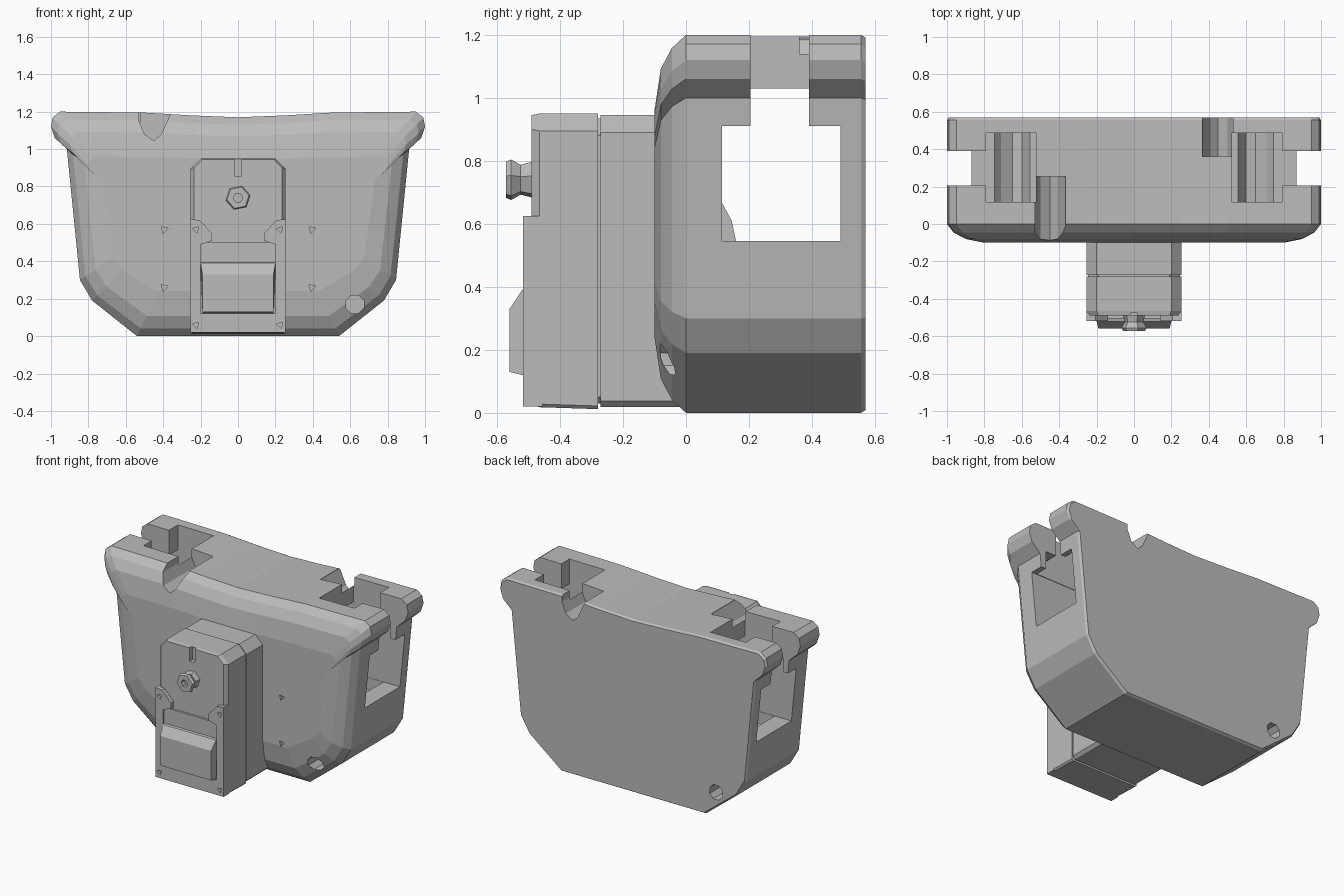
import bpy, bmesh, math
from mathutils import Vector

cube = bpy.data.objects.get("Cube")
if cube:
    bpy.data.objects.remove(cube, do_unlink=True)

grey = bpy.data.materials.new("plain grey")
grey.use_nodes = True
colour = (0.5, 0.5, 0.5, 1)
grey.diffuse_color = colour
grey.node_tree.nodes["Principled BSDF"].inputs["Base Color"].default_value = colour


def make(name, bm):
    bmesh.ops.recalc_face_normals(bm, faces=bm.faces)
    mesh = bpy.data.meshes.new(name)
    bm.to_mesh(mesh)
    bm.free()
    mesh.materials.append(grey)
    obj = bpy.data.objects.new(name, mesh)
    bpy.context.collection.objects.link(obj)
    return obj


def loft(name, rings):
    """Skin a list of equal-length point rings and cap both ends."""
    bm = bmesh.new()
    loops = [[bm.verts.new(p) for p in ring] for ring in rings]
    for a, b in zip(loops, loops[1:]):
        for i in range(len(a)):
            j = (i + 1) % len(a)
            bm.faces.new((a[i], a[j], b[j], b[i]))
    bm.faces.new(loops[0])
    bm.faces.new(loops[-1])
    return make(name, bm)


def prism_y(name, pts, y0, y1):
    return loft(name, [[(x, y, z) for x, z in pts] for y in (y0, y1)])


def prism_x(name, pts, x0, x1):
    return loft(name, [[(x, y, z) for y, z in pts] for x in (x0, x1)])


def box(name, x0, x1, y0, y1, z0, z1):
    return prism_y(name, [(x0, z0), (x1, z0), (x1, z1), (x0, z1)], y0, y1)


def ngon(cx, cz, r, n, turn=0.0):
    return [(cx + r * math.cos(turn + math.tau * i / n),
             cz + r * math.sin(turn + math.tau * i / n)) for i in range(n)]


def cut(target, cutters):
    for c in cutters:
        mod = target.modifiers.new("cut", 'BOOLEAN')
        mod.operation = 'DIFFERENCE'
        mod.solver = 'EXACT'
        mod.object = c
        bpy.context.view_layer.objects.active = target
        bpy.ops.object.modifier_apply(modifier=mod.name)
        bpy.data.objects.remove(c, do_unlink=True)


# Main housing: flared lip, tapered sides, chamfered base, sagging top
half = [(0.54, 0), (0.78, 0.19), (0.845, 0.3), (0.87, 0.55), (0.915, 1.0),
        (0.98, 1.06), (1.0, 1.12), (0.99, 1.17), (0.95, 1.2), (0.5, 1.195),
        (0.25, 1.18)]
outline = half + [(0, 1.17)] + [(-x, z) for x, z in reversed(half)]
mid = 0.6
sections = [(0.57, 0.99, 0.985), (0.555, 1, 1), (0.0, 1, 1), (-0.045, 0.965, 0.93),
            (-0.08, 0.9, 0.82), (-0.1, 0.8, 0.6)]
housing = loft("housing", [[(x * sx, y, mid + (z - mid) * sz) for x, z in outline]
                           for y, sx, sz in sections])

# Through tunnel, top pits and rim slots
cutters = [box("tunnel", -1.2, 1.2, 0.115, 0.49, 0.545, 0.91),
           box("tunnel_roof", -0.87, 0.87, 0.12, 0.485, 0.9, 1.03)]
for s in (-1, 1):
    xs = sorted((s * 0.525, s * 0.79))
    cutters.append(box("pit", *xs, 0.118, 0.487, 0.8, 1.4))
    xs = sorted((s * 0.7, s * 1.2))
    cutters.append(box("rim_slot", *xs, 0.205, 0.39, 0.8, 1.4))
    trough = [(s * 0.79, 0.6), (s * 0.71, 0.5), (s * 0.65, 0.46), (s * 0.6, 0.47),
              (s * 0.525, 0.6)]
    cutters.append(prism_y("trough", trough, 0.117, 0.488))

# Cable notches and drain holes, mirrored diagonally from front to back
for s, y0, y1 in ((-1, -0.3, 0.255), (1, 0.36, 0.8)):
    notch = [(s * 0.53, 1.3), (s * 0.53, 1.15), (s * 0.5, 1.08), (s * 0.45, 1.045),
             (s * 0.41, 1.08), (s * 0.365, 1.18), (s * 0.365, 1.3)]
    cutters.append(prism_y("notch", notch, y0, y1))
for s, y0, y1 in ((1, -0.3, 0.06), (-1, 0.42, 0.8)):
    cutters.append(prism_y("drain", ngon(s * 0.625, 0.17, 0.052, 8, 0.4), y0, y1))

# Small triangular fixing holes
for x in (-0.395, 0.395):
    for z in (0.57, 0.26):
        cutters.append(prism_y("fixing", ngon(x, z, 0.022, 3, 0.3), -0.3, -0.06))
cut(housing, cutters)

# Guide wedge on the tunnel floor
prism_x("guide_wedge", [(0.11, 0.54), (0.16, 0.54), (0.145, 0.61), (0.115, 0.665)],
        -0.3, 0.3)


# Front box: two sections with clipped top corners and a narrow seam
def clipped(w, z0, z1, c, b=0.0):
    return [(-w + b, z0), (w - b, z0), (w, z0 + b), (w, z1 - c), (w - c, z1),
            (-w + c, z1), (-w, z1 - c), (-w, z0 + b)]


def at_y(pts, y):
    return [(x, y, z) for x, z in pts]


loft("box_rear", [at_y(clipped(0.255, 0.018, 0.945, 0.055, 0.02), y)
                  for y in (-0.272, 0.05)])
prism_y("box_seam", clipped(0.245, 0.03, 0.935, 0.055, 0.02), -0.29, -0.26)
case = loft("box_front", [
    at_y(clipped(0.255, 0.012, 0.95, 0.055, 0.01), -0.28),
    at_y(clipped(0.255, 0.018, 0.95, 0.055, 0.01), -0.465),
    at_y(clipped(0.235, 0.025, 0.945, 0.045, 0.01), -0.49)])
cut(case, [box("key_slot", -0.02, 0.02, -0.6, -0.46, 0.855, 0.948)])

# Bracket with hooked arms around the latch
arm = [(0.255, 0.02), (0.255, 0.625), (0.205, 0.62), (0.14, 0.55), (0.14, 0.51),
       (0.2, 0.49), (0.2, 0.12)]
bracket = prism_y("bracket", arm + [(-x, z) for x, z in reversed(arm)], -0.518, -0.455)
cut(bracket, [prism_y("bracket_fixing", ngon(x, z, 0.02, 3, 0.8), -0.6, -0.5)
              for x in (-0.225, 0.225) for z in (0.06, 0.57)])

# Latch with a sloping upper face
prism_x("latch_plate", [(-0.48, 0.1), (-0.505, 0.1), (-0.505, 0.5), (-0.48, 0.5)],
        -0.2, 0.2)
loft("latch", [[(x, -0.48, 0.12) for x in (-0.19, 0.19)] +
               [(x, -0.48, 0.4) for x in (0.2, -0.2)],
               [(x, -0.52, 0.12) for x in (-0.19, 0.19)] +
               [(x, -0.52, 0.39) for x in (0.2, -0.2)],
               [(x, -0.56, 0.13) for x in (-0.19, 0.19)] +
               [(x, -0.56, 0.33) for x in (0.19, -0.19)]])

# Faceted knob with a pinched waist and a hollow centre
knob = loft("knob", [at_y(ngon(0, 0.74, r, 6, 0.2), y)
                     for y, r in ((-0.48, 0.062), (-0.525, 0.05), (-0.555, 0.068),
                                  (-0.572, 0.06))])
cut(knob, [prism_y("knob_socket", ngon(0, 0.74, 0.025, 6), -0.7, -0.54)])
